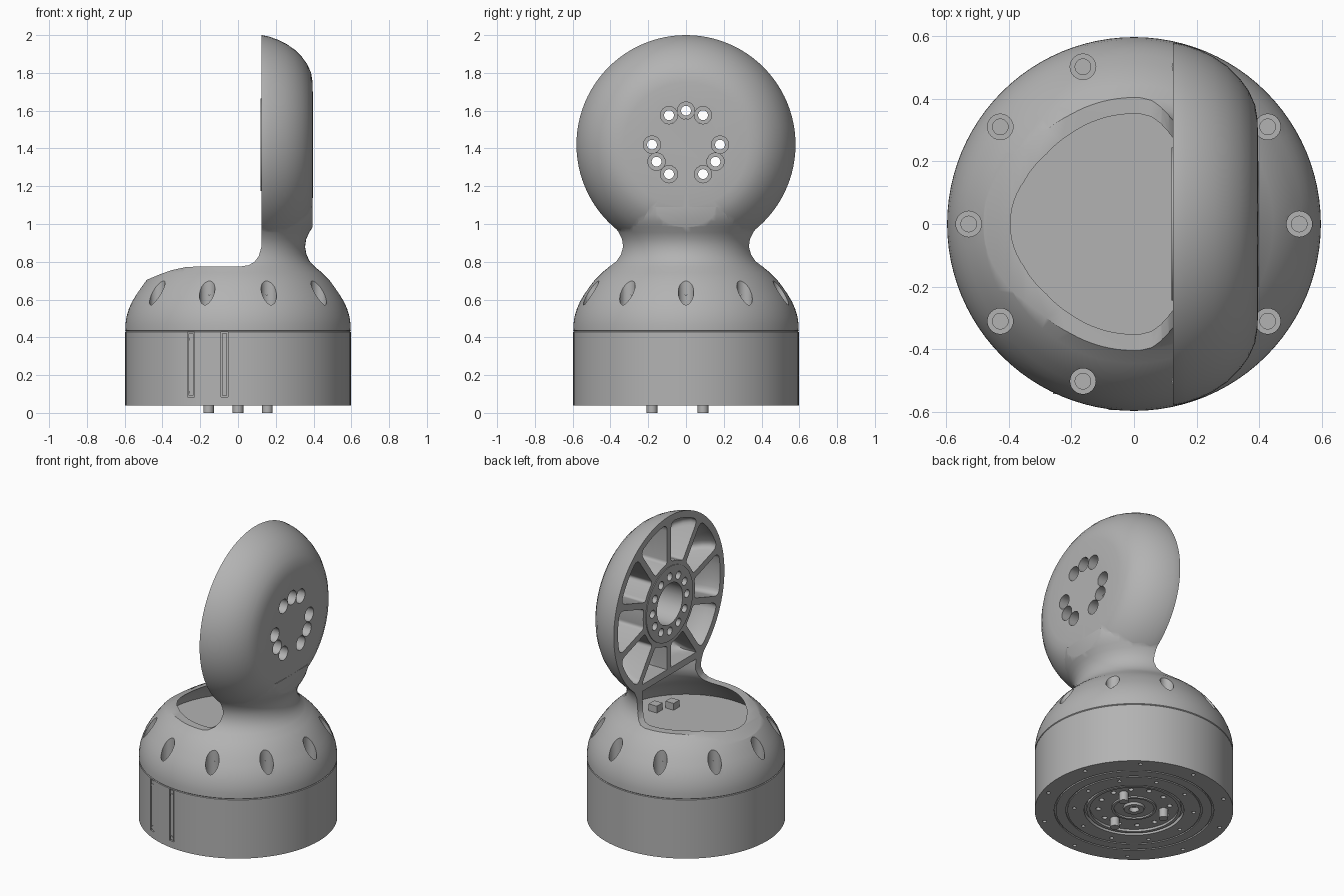
import bpy, bmesh, math
from mathutils import Vector, Matrix

if "Cube" in bpy.data.objects:
    bpy.data.objects.remove(bpy.data.objects["Cube"])

grey = bpy.data.materials.new("satin_grey")
grey.use_nodes = True
grey.diffuse_color = (0.45, 0.45, 0.45, 1)
grey.node_tree.nodes["Principled BSDF"].inputs["Base Color"].default_value = (0.45, 0.45, 0.45, 1)

SEG = 96
HUB_Z = 1.42
FACE_X = .124
TO_X = Matrix.Translation((0, 0, HUB_Z)) @ Matrix.Rotation(math.pi / 2, 4, "Y")


def solid(name, lofts, matrix=Matrix()):
    """One object from closed lofts; each loft is a list of equal rings."""
    bm = bmesh.new()
    for rings in lofts:
        vs = [[bm.verts.new(matrix @ Vector(p)) for p in ring] for ring in rings]
        n = len(vs[0])
        for a, b in zip(vs, vs[1:]):
            for i in range(n):
                bm.faces.new((a[i], a[(i + 1) % n], b[(i + 1) % n], b[i]))
        bm.faces.new(vs[0])
        bm.faces.new(vs[-1])
    bmesh.ops.recalc_face_normals(bm, faces=bm.faces)
    mesh = bpy.data.meshes.new(name)
    bm.to_mesh(mesh)
    bm.free()
    mesh.materials.append(grey)
    ob = bpy.data.objects.new(name, mesh)
    bpy.context.collection.objects.link(ob)
    return ob


def turned(profile, cx=0, cy=0, seg=SEG):
    """Rings of a turned shape from (radius, height) pairs."""
    return [[(cx + r * math.cos(t * math.tau / seg), cy + r * math.sin(t * math.tau / seg), h)
             for t in range(seg)] for r, h in profile]


def rod(cx, cy, r, h0, h1, seg=24):
    return turned([(r, h0), (r, h1)], cx, cy, seg)


def box(x0, x1, y0, y1, z0, z1):
    return [[(x0, y0, z), (x1, y0, z), (x1, y1, z), (x0, y1, z)] for z in (z0, z1)]


def polar(r, degrees):
    return r * math.cos(math.radians(degrees)), r * math.sin(math.radians(degrees))


def combine(ob, other, operation="DIFFERENCE"):
    mod = ob.modifiers.new("cut", "BOOLEAN")
    mod.operation, mod.solver, mod.object = operation, "EXACT", other
    bpy.context.view_layer.objects.active = ob
    bpy.ops.object.modifier_apply(modifier=mod.name)
    bpy.data.objects.remove(other)


def smooth(ob):
    bpy.ops.object.select_all(action="DESELECT")
    ob.select_set(True)
    bpy.context.view_layer.objects.active = ob
    bpy.ops.object.shade_smooth_by_angle(angle=math.radians(35))


# Domed shell with a waisted neck that flares into the arm
outer = [(.591, .431), (.597, .437), (.596, .47), (.59, .51), (.578, .55), (.561, .59), (.54, .625),
         (.513, .665), (.482, .705), (.445, .742), (.405, .775), (.378, .805), (.362, .84),
         (.355, .88), (.361, .92), (.377, .955), (.396, .985), (.412, 1.015), (.423, 1.05), (.425, 1.09)]
body = solid("dome_and_arm", [turned(outer)])
combine(body, solid("flare_trim", [box(.3955, .7, -.7, .7, .93, 1.3)]))

# Round upright arm, softened on its outer side
arm = [(.58, .09), (.58, .125), (.572, .165), (.556, .21), (.534, .255), (.503, .3), (.465, .338),
       (.425, .367), (.38, .387), (.33, .395), (.2, .397)]
combine(body, solid("arm", [turned(arm)], TO_X), "UNION")

# Flat face, fillet and open top of the dome
cut = [(-.8, .597), (-.47, .71), (-.41, .735), (-.35, .756), (-.28, .771), (-.2, .776), (.02, .776),
       (.057, .782), (.088, .8), (.11, .83), (FACE_X, .88), (FACE_X, 2.2), (-.8, 2.2)]
combine(body, solid("top_cut", [[[(x, y, z) for x, z in cut] for y in (-.8, .8)]]))

# Hollow inside the dome
inner = [(r - .052, z) for r, z in outer if .62 <= z <= .9]
combine(body, solid("hollow", [turned(inner + [(.308, .945)])]))

# Lightening pockets between ten spokes
def pocket(angle, ro, x):
    ri, co, ci = .272, .045, .02

    def side(r):
        return math.radians(18) - math.asin(.021 / r)

    def corner(a, b, c):
        return [tuple(a[i] * (1 - t) ** 2 + 2 * c[i] * t * (1 - t) + b[i] * t * t for i in (0, 1))
                for t in (0, .25, .5, .75, 1)]

    half = corner((ri, side(ri) - ci / ri), (ri + ci, side(ri + ci)), (ri, side(ri)))
    half += corner((ro - co, side(ro - co)), (ro, side(ro) - co / ro), (ro, side(ro)))
    half.append((ro, half[-1][1] / 2))
    ring = [(ri, 0)] + half + [(ro, 0)] + [(r, -t) for r, t in reversed(half)]
    return [(x, r * math.cos(t + angle), HUB_Z + max(r * math.sin(t + angle), -.43)) for r, t in ring]


depths = [(.08, .538), (.16, .534), (.21, .515), (.26, .485), (.31, .435), (.345, .38)]
combine(body, solid("pockets", [[pocket(math.radians(36 * k), ro, x) for x, ro in depths]
                                for k in range(10)]))

# Hub plate, bore and bolt circle
combine(body, solid("hub_plate", [turned([(.245, .119), (.245, .15)])], TO_X), "UNION")
holes = [turned([(.135, .08), (.135, .34)])]
bores = []
for k in range(12):
    z, y = polar(.18, 30 * k)
    through = k not in (2, 6, 10)
    holes.append(rod(-z, y, .026, .08, .5 if through else .25))
    if through:
        bores.append(rod(-z, y, .046, .335, .5))
combine(body, solid("bolt_holes", holes, TO_X))
combine(body, solid("counterbores", bores, TO_X))

# Screw wells around the dome
spots = [polar(.528, 36 * k) for k in range(10)]
combine(body, solid("wells", [rod(x, y, .041, .535, .74) for x, y in spots]))
combine(body, solid("well_holes", [rod(x, y, .025, .505, .6) for x, y in spots]))
smooth(body)

# Drum base with stepped rings and a recessed centre underneath
drum = [(.03, .075), (.03, .045), (.06, .045), (.065, .06), (.12, .06), (.12, .05), (.135, .05),
        (.135, .06), (.265, .06), (.265, .045), (.285, .045), (.285, .065), (.3, .065), (.3, .04),
        (.4, .04), (.4, .048), (.41, .048), (.41, .04), (.47, .04), (.47, .05), (.48, .05),
        (.48, .04), (.597, .04), (.597, .429), (.592, .433), (.3, .433)]
base = solid("drum_base", [turned(drum)])
under = [rod(*polar(.555, 36 * k + 18), .012, .02, .07, 12) for k in range(10)]
under += [rod(*polar(.36, 36 * k), .012, .02, .07, 12) for k in range(10)]
under += [rod(*polar(.215, 30 * k + 15), .016, .02, .08, 12) for k in range(12)]
combine(base, solid("underside_holes", under))

# Slots in the front of the drum for the cover strips
edges = [(-.267, -.23), (-.09, -.053)]
combine(base, solid("strip_slots", [box(a, b, -.7, -.52, .085, .427) for a, b in edges]))
smooth(base)

# Locating pins underneath
smooth(solid("locating_pins", [rod(*polar(.18, a), .028, 0, .07) for a in (30, 150, 270)]))


# Cover strips and their screws
def strip(x0, x1, z0, z1):
    rings = []
    for i in range(5):
        x = x0 + (x1 - x0) * i / 4
        rings.append([(x, -math.sqrt(r * r - x * x), z) for r, z in
                      ((.5, z0), (.594, z0), (.594, z1), (.5, z1))])
    return rings


smooth(solid("cover_strips", [strip(a + .006, b - .006, .091, .421) for a, b in edges]))
screws = []
for a, b in edges:
    x = (a + b) / 2
    y = math.sqrt(.594 ** 2 - x * x)
    screws += [rod(x, z, .01, y - .02, y + .004, 16) for z in (.11, .39)]
smooth(solid("cover_screws", screws, Matrix.Rotation(math.pi / 2, 4, "X")))

# Small cable clips standing on the dome floor
for name, x, y in (("front_cable_clip", .3, -.11), ("rear_cable_clip", .24, -.2)):
    solid(name, [box(x - .03, x + .03, y - .03, y + .03, .61, .67)])
